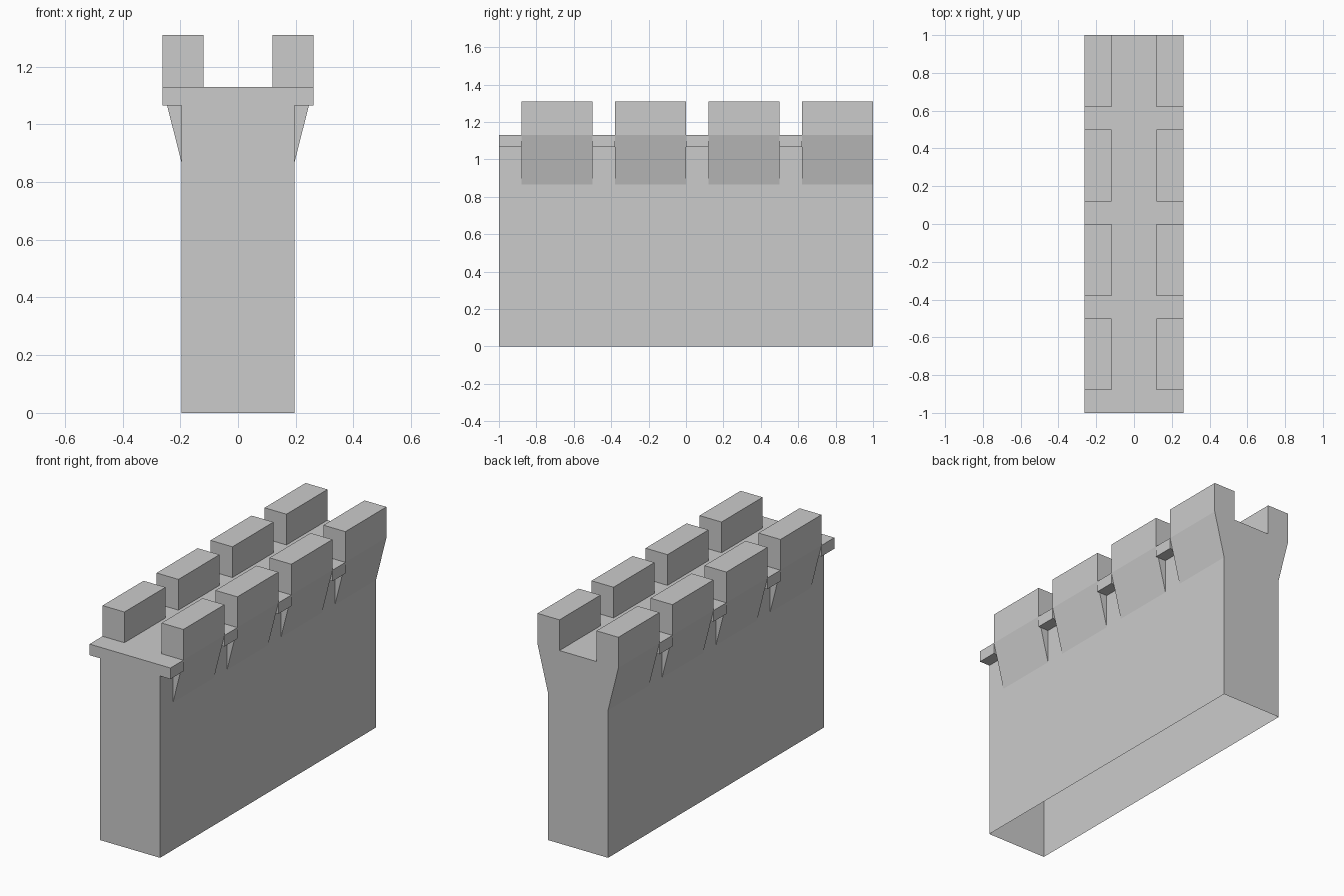
import bpy

if "Cube" in bpy.data.objects:
    bpy.data.objects.remove(bpy.data.objects["Cube"])

# Key dimensions, right half only (mirrored across x)
WALL, RIM, INNER = 0.195, 0.262, 0.12
CORBEL_Z, SLAB_Z, FLOOR_Z, TOP_Z = 0.865, 1.065, 1.13, 1.31
MERLONS = [(-0.88, -0.5), (-0.38, 0.0), (0.12, 0.5), (0.62, 1.0)]
GAPS = [(-1.0, -0.88), (-0.5, -0.38), (0.0, 0.12), (0.5, 0.62)]


def prisms(name, profile, spans, skip=()):
    """Sweep an x-z profile (counter-clockwise) along each y span; skip = open edges."""
    verts, faces, n = [], [], len(profile)
    for y0, y1 in spans:
        o = len(verts)
        verts += [(x, y, z) for y in (y0, y1) for x, z in profile]
        faces.append([o + i for i in range(n)])
        faces.append([o + n + i for i in reversed(range(n))])
        for i in range(n):
            j = (i + 1) % n
            if i not in skip:
                faces.append([o + i, o + n + i, o + n + j, o + j])
    mesh = bpy.data.meshes.new(name)
    mesh.from_pydata(verts, [], faces)
    ob = bpy.data.objects.new(name, mesh)
    bpy.context.collection.objects.link(ob)
    mod = ob.modifiers.new("mirror", 'MIRROR')
    mod.use_axis[0] = True
    mod.use_clip = True
    return ob


# Hollow wall, open underneath, closed by the walkway on top
prisms("wall", [(0, 0), (WALL, 0), (WALL, FLOOR_Z), (0, FLOOR_Z)], [(-1, 1)], skip=(0, 3))

# Overhanging walkway edge in the gaps between merlons
prisms("walkway_edge", [(WALL, SLAB_Z), (RIM, SLAB_Z), (RIM, FLOOR_Z), (WALL, FLOOR_Z)],
       GAPS, skip=(3,))

# Sloped corbels carrying the merlons
prisms("corbels", [(WALL, CORBEL_Z), (RIM, FLOOR_Z), (WALL, FLOOR_Z)], MERLONS, skip=(1, 2))

# Merlon blocks
prisms("merlons", [(INNER, FLOOR_Z), (RIM, FLOOR_Z), (RIM, TOP_Z), (INNER, TOP_Z)],
       MERLONS, skip=(0,))
